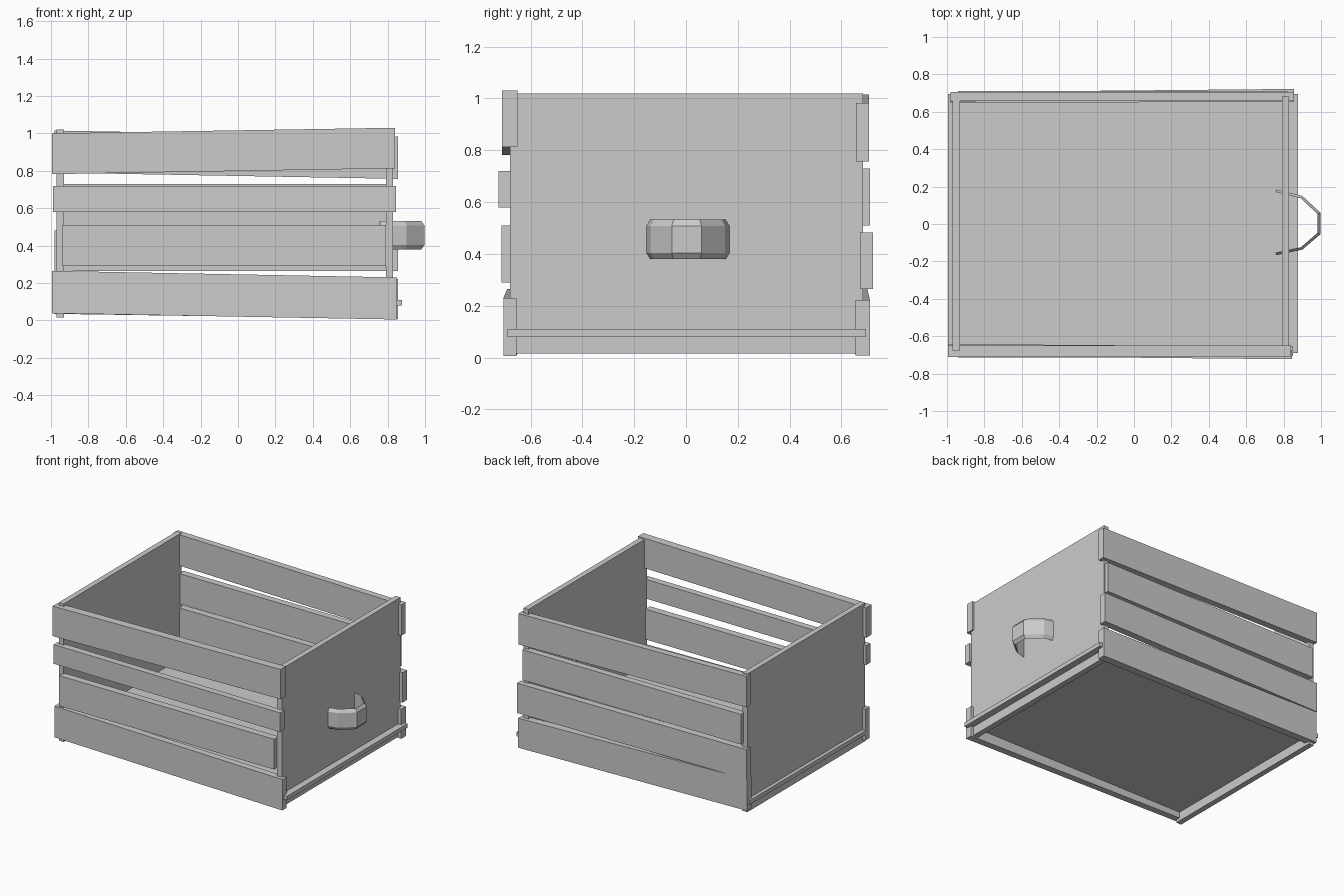
import bpy

if "Cube" in bpy.data.objects:
    bpy.data.objects.remove(bpy.data.objects["Cube"])


def mesh_object(name, verts, faces):
    mesh = bpy.data.meshes.new(name)
    mesh.from_pydata(verts, [], faces)
    mesh.update()
    obj = bpy.data.objects.new(name, mesh)
    bpy.context.collection.objects.link(obj)
    return obj


def loft(name, rings):
    # Join matching four-cornered rings and cap both ends
    verts = [p for ring in rings for p in ring]
    faces = [(3, 2, 1, 0)]
    for r in range(len(rings) - 1):
        for k in range(4):
            a, b = r * 4 + k, r * 4 + (k + 1) % 4
            faces.append((a, b, b + 4, a + 4))
    n = len(verts)
    faces.append((n - 4, n - 3, n - 2, n - 1))
    return mesh_object(name, verts, faces)


def board(name, x0, x1, y, z_left, z_right=None, y_right=None):
    # Board running along x; its ends may differ so it sits slightly crooked
    def ring(x, yy, zz):
        return [(x, yy[0], zz[0]), (x, yy[1], zz[0]),
                (x, yy[1], zz[1]), (x, yy[0], zz[1])]
    return loft(name, [ring(x0, y, z_left),
                       ring(x1, y_right or y, z_right or z_left)])


# End panels and floor
board("left_end_panel", -0.97, -0.93, (-0.675, 0.68), (0.015, 1.02))
board("right_end_panel", 0.79, 0.83, (-0.68, 0.683), (0.015, 1.02))
board("floor", -0.995, 0.878, (-0.69, 0.695), (0.08, 0.11))

# Front slats
board("front_slat_top", -0.995, 0.84, (-0.71, -0.65), (0.782, 1.0), (0.813, 1.03))
board("front_slat_upper", -0.99, 0.845, (-0.705, -0.655), (0.58, 0.72),
      y_right=(-0.723, -0.675))
board("front_slat_lower", -0.94, 0.79, (-0.713, -0.66), (0.29, 0.51))
board("front_slat_bottom", -0.995, 0.85, (-0.69, -0.642), (0.038, 0.265),
      (0.005, 0.23), (-0.705, -0.655))

# Back slats
board("back_slat_top", -0.98, 0.855, (0.657, 0.706), (0.79, 1.015), (0.757, 0.982))
board("back_slat_upper", -0.94, 0.82, (0.66, 0.71), (0.51, 0.73))
board("back_slat_lower", -0.98, 0.855, (0.655, 0.705), (0.265, 0.482),
      y_right=(0.672, 0.722))
board("back_slat_bottom", -0.98, 0.855, (0.646, 0.7), (0.035, 0.265),
      (0.008, 0.222), (0.655, 0.71))

# Faceted handle strap with chamfered outer edges
outer = [(0.76, -0.167), (0.90, -0.137), (0.997, -0.055),
         (0.997, 0.06), (0.90, 0.15), (0.76, 0.185)]
inner = [(0.757, -0.153), (0.893, -0.124), (0.98, -0.048),
         (0.98, 0.053), (0.893, 0.137), (0.757, 0.171)]
loft("handle", [[(xo, yo, 0.403), (xo, yo, 0.508), (xi, yi, 0.532), (xi, yi, 0.38)]
                for (xo, yo), (xi, yi) in zip(outer, inner)])

# Make all surfaces face outward
import bmesh
for obj in bpy.context.collection.objects:
    bm = bmesh.new()
    bm.from_mesh(obj.data)
    bmesh.ops.recalc_face_normals(bm, faces=bm.faces)
    bm.to_mesh(obj.data)
    bm.free()
